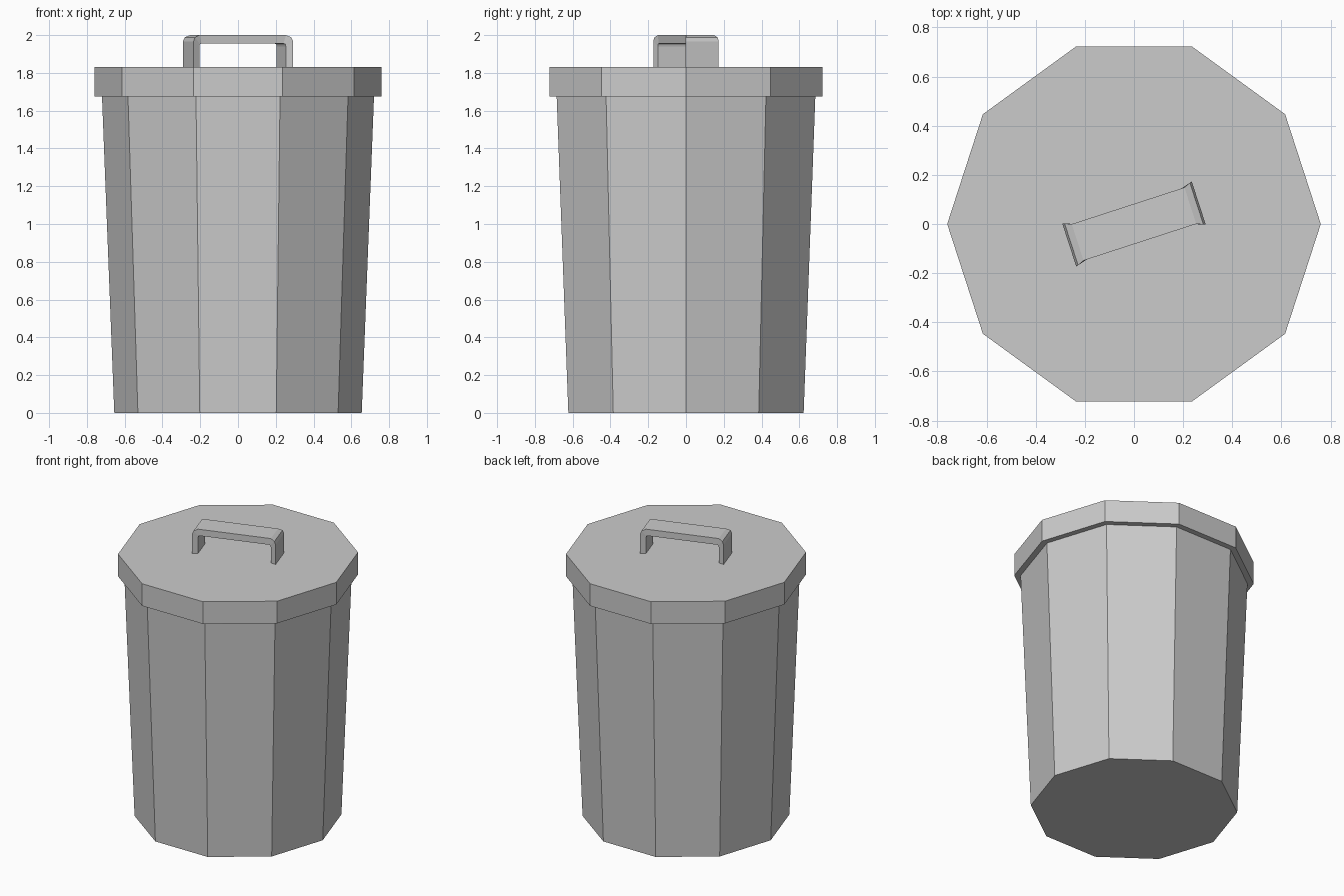
import bpy, bmesh, math

if "Cube" in bpy.data.objects:
    bpy.data.objects.remove(bpy.data.objects["Cube"])

SIDES = 10


def new_object(name, bm):
    bmesh.ops.recalc_face_normals(bm, faces=bm.faces)
    mesh = bpy.data.meshes.new(name)
    bm.to_mesh(mesh)
    bm.free()
    obj = bpy.data.objects.new(name, mesh)
    bpy.context.collection.objects.link(obj)
    return obj


def frustum(name, rings):
    """Closed ten-sided solid through (radius, z) rings."""
    bm = bmesh.new()
    loops = []
    for r, z in rings:
        loops.append([bm.verts.new((r * math.cos(math.tau * i / SIDES),
                                    r * math.sin(math.tau * i / SIDES), z))
                      for i in range(SIDES)])
    for a, b in zip(loops, loops[1:]):
        for i in range(SIDES):
            j = (i + 1) % SIDES
            bm.faces.new((a[i], a[j], b[j], b[i]))
    bm.faces.new(loops[0])
    bm.faces.new(loops[-1])
    return new_object(name, bm)


# Tapered can and overhanging lid
frustum("can_body", [(0.655, 0), (0.72, 1.675)])
frustum("lid", [(0.76, 1.675), (0.76, 1.83)])

# Handle: half of the strap as (outer u, z, half width) and (inner u, z, half width)
half = [((0.277, 1.83, 0.092), (0.241, 1.83, 0.078)),
        ((0.277, 1.967, 0.092), (0.241, 1.94, 0.078)),
        ((0.268, 1.988, 0.089), (0.238, 1.952, 0.078)),
        ((0.241, 2.0, 0.078), (0.228, 1.955, 0.078))]
mirrored = [tuple((-u, z, w) for u, z, w in pair) for pair in reversed(half)]

bm = bmesh.new()
sections = []
for outer, inner in half + mirrored:
    (u, z, w), (ui, zi, wi) = outer, inner
    sections.append([bm.verts.new(p) for p in
                     ((u, -w, z), (u, w, z), (ui, wi, zi), (ui, -wi, zi))])
for a, b in zip(sections, sections[1:]):
    for i in range(4):
        j = (i + 1) % 4
        bm.faces.new((a[i], a[j], b[j], b[i]))
bm.faces.new(sections[0])
bm.faces.new(sections[-1])
handle = new_object("lid_handle", bm)
handle.rotation_euler.z = math.radians(18)
